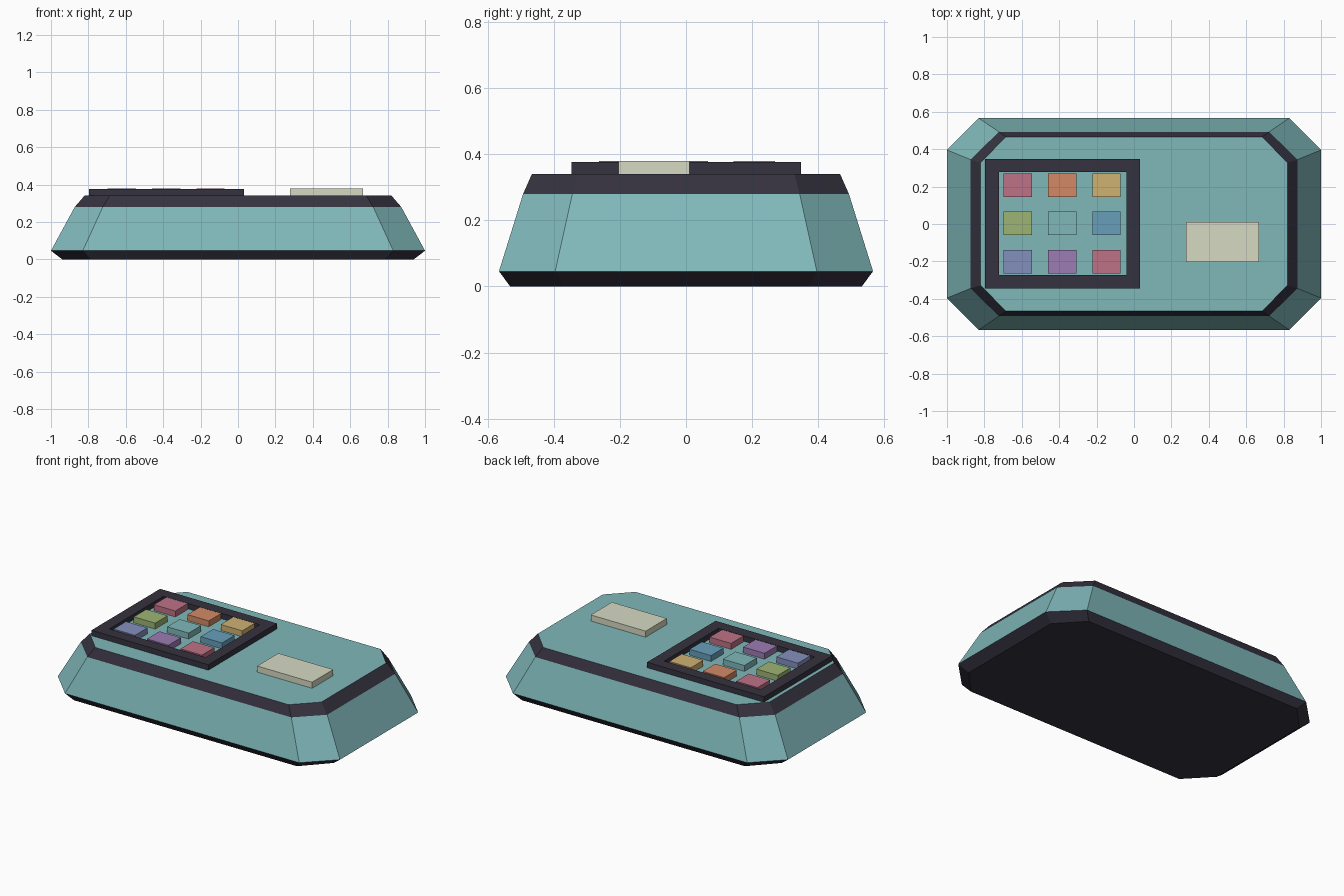
import bpy

if "Cube" in bpy.data.objects:
    bpy.data.objects.remove(bpy.data.objects["Cube"])


def material(name, hex_colour):
    def linear(c):
        c /= 255
        return c / 12.92 if c <= 0.04045 else ((c + 0.055) / 1.055) ** 2.4
    m = bpy.data.materials.new(name)
    m.diffuse_color = (*[linear(int(hex_colour[i:i + 2], 16)) for i in (0, 2, 4)], 1)
    m.use_nodes = True
    m.node_tree.nodes["Principled BSDF"].inputs["Base Color"].default_value = m.diffuse_color
    return m


teal = material("teal", "80b8ba")
dark = material("dark_slate", "35323f")
cream = material("cream", "d6dac2")
pink = material("pink", "bd7286")
orange = material("orange", "d28a66")
yellow = material("yellow", "d0b272")
green = material("green", "9db474")
blue = material("blue", "689fba")
indigo = material("indigo", "8490be")
purple = material("purple", "9c7cb2")


def octagon(x, y, cx, cy, z):
    """Chamfered rectangle: half sizes x, y; side edges end at cx and cy."""
    return [(x, -cy, z), (x, cy, z), (cx, y, z), (-cx, y, z),
            (-x, cy, z), (-x, -cy, z), (-cx, -y, z), (cx, -y, z)]


def rect(x0, x1, y0, y1, z):
    return [(x0, y0, z), (x1, y0, z), (x1, y1, z), (x0, y1, z)]


def loft(name, rings, mats, closed=False):
    """Skin a stack of rings; closed joins last to first, otherwise ends are capped."""
    n, k = len(rings[0]), len(rings)
    verts = [v for r in rings for v in r]
    faces = [(i * n + j, i * n + (j + 1) % n,
              (i + 1) % k * n + (j + 1) % n, (i + 1) % k * n + j)
             for i in range(k if closed else k - 1) for j in range(n)]
    if not closed:
        faces += [tuple(reversed(range(n))), tuple(range((k - 1) * n, k * n))]
    me = bpy.data.meshes.new(name)
    me.from_pydata(verts, [], faces)
    for m in mats:
        me.materials.append(m)
    ob = bpy.data.objects.new(name, me)
    bpy.context.collection.objects.link(ob)
    return ob


def block(name, x0, x1, y0, y1, z0, z1, mat):
    return loft(name, [rect(x0, x1, y0, y1, z0), rect(x0, x1, y0, y1, z1)], [mat])


# Casing: dark base, teal sloping sides, dark shoulder band, teal top
BAND_LOW, TOP = 0.28, 0.341
casing = loft("casing", [
    octagon(0.94, 0.532, 0.79, 0.372, 0),
    octagon(1.0, 0.566, 0.83, 0.396, 0.046),
    octagon(0.873, 0.493, 0.723, 0.344, BAND_LOW),
    octagon(0.82, 0.466, 0.685, 0.328, TOP)], [teal, dark])
for p in casing.data.polygons:
    z = p.center.z
    p.material_index = 1 if z < 0.04 or BAND_LOW < z < TOP - 0.005 else 0

# Keypad frame
outer, inner = (-0.796, 0.032, -0.346, 0.348), (-0.722, -0.04, -0.272, 0.277)
loft("keypad_frame", [rect(*outer, TOP - 0.005), rect(*outer, 0.376),
                      rect(*inner, 0.376), rect(*inner, TOP - 0.005)], [dark], closed=True)

# Nine coloured keys
key_colours = [pink, orange, yellow, green, teal, blue, indigo, purple, pink]
for i, mat in enumerate(key_colours):
    x = -0.621 + 0.237 * (i % 3)
    y = 0.207 - 0.204 * (i // 3)
    block(f"key_{i + 1}", x - 0.076, x + 0.076, y - 0.063, y + 0.063, TOP - 0.005, 0.379, mat)

# Cream plate on the right
block("label_plate", 0.279, 0.668, -0.204, 0.01, TOP - 0.005, 0.38, cream)
